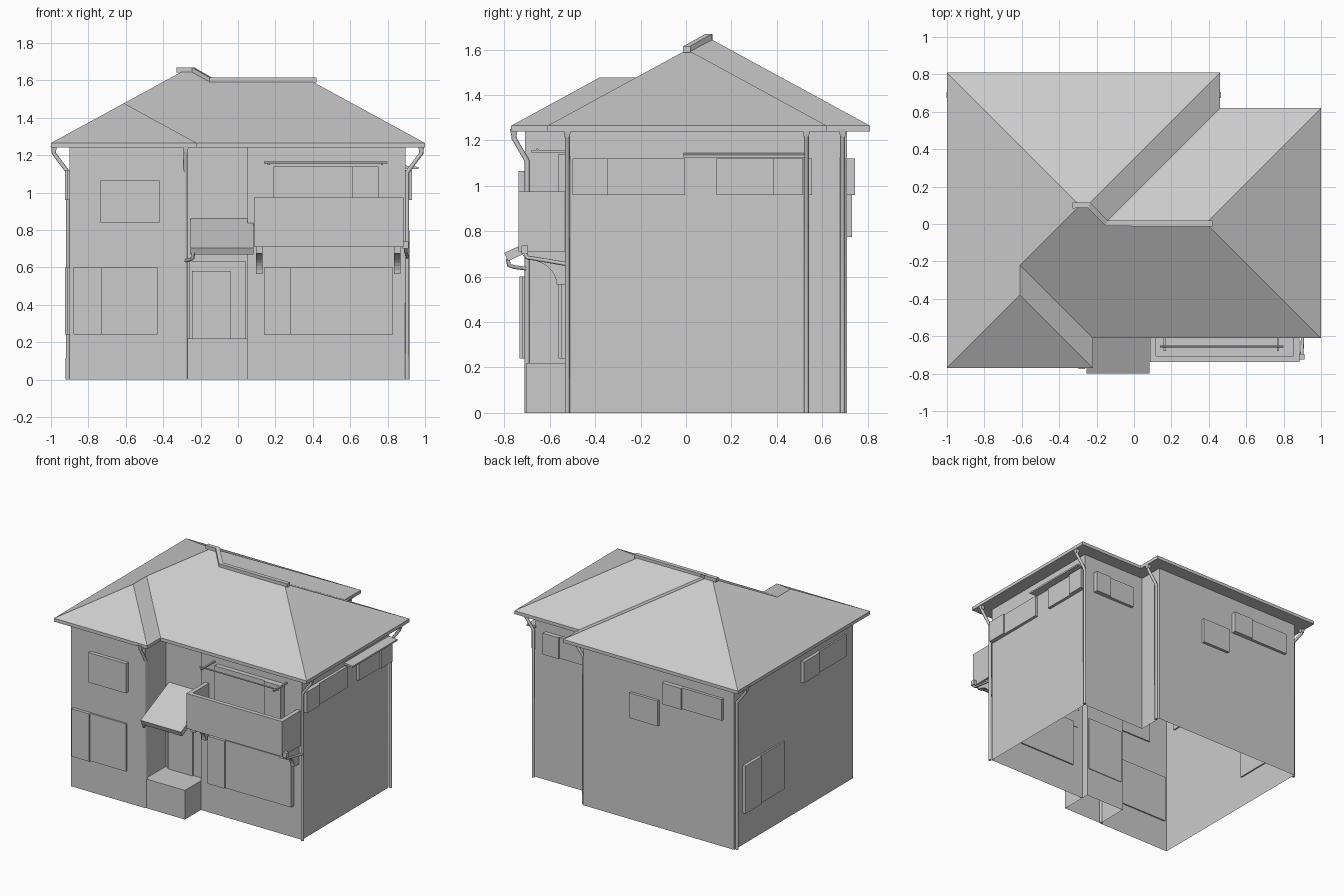
import bpy, bmesh, math
from mathutils import Vector

if "Cube" in bpy.data.objects:
    bpy.data.objects.remove(bpy.data.objects["Cube"])


def mesh_object(name, verts, faces):
    bm = bmesh.new()
    vs = [bm.verts.new(v) for v in verts]
    for f in faces:
        bm.faces.new([vs[i] for i in f])
    bmesh.ops.recalc_face_normals(bm, faces=bm.faces[:])
    me = bpy.data.meshes.new(name)
    bm.to_mesh(me)
    bm.free()
    ob = bpy.data.objects.new(name, me)
    bpy.context.collection.objects.link(ob)
    return ob


def prism(name, a, b, bottom=True):
    """Solid between two matching outlines a (lower) and b (upper)."""
    n = len(a)
    faces = [[i, (i + 1) % n, n + (i + 1) % n, n + i] for i in range(n)]
    faces.append(list(range(n, 2 * n)))
    if bottom:
        faces.append(list(range(n))[::-1])
    return mesh_object(name, list(a) + list(b), faces)


def box(name, x0, x1, y0, y1, z0, z1, bottom=True):
    base = [(x0, y0), (x1, y0), (x1, y1), (x0, y1)]
    return prism(name, [(x, y, z0) for x, y in base],
                 [(x, y, z1) for x, y in base], bottom)


def side_profile(name, pts, x0, x1):
    """Extrude a y-z profile along x."""
    return prism(name, [(x0, y, z) for y, z in pts], [(x1, y, z) for y, z in pts])


def tube(name, pts, r, sides=8):
    cu = bpy.data.curves.new(name, 'CURVE')
    cu.dimensions = '3D'
    cu.bevel_depth = r
    cu.bevel_resolution = max(0, sides // 2 - 2)
    cu.use_fill_caps = True
    sp = cu.splines.new('POLY')
    sp.points.add(len(pts) - 1)
    for p, c in zip(sp.points, pts):
        p.co = (*c, 1)
    ob = bpy.data.objects.new(name, cu)
    bpy.context.collection.objects.link(ob)
    return ob


def window(name, side, wall, a0, a1, z0, z1, cuts=(), depth=0.022, shutter=0):
    """Window panels proud of a wall; panel number `shutter` is a thicker shutter box."""
    edges = [a0, *cuts, a1]
    for i, (p, q) in enumerate(zip(edges, edges[1:])):
        d = depth + (0.012 if cuts and i == shutter else 0)
        sgn = -1 if side in ('front', 'left') else 1
        w0, w1 = sorted((wall - sgn * 0.01, wall + sgn * d))
        if side in ('front', 'back'):
            box(f"{name}_{i}", p, q, w0, w1, z0, z1)
        else:
            box(f"{name}_{i}", w0, w1, p, q, z0, z1)


# Walls, open underneath, with the entrance recess
plan = [(-.90, -.71), (-.28, -.71), (-.28, -.46), (.05, -.46), (.05, -.515),
        (.895, -.515), (.895, .52), (.36, .52), (.36, .71), (-.90, .71)]
prism("walls", [(x, y, 0) for x, y in plan], [(x, y, 1.245) for x, y in plan], bottom=False)

# Hipped roof with fascia and soffit, equal slope everywhere
eave = [(-1, -.77), (-.22, -.77), (-.22, -.61), (1, -.61),
        (1, .62), (.46, .62), (.46, .81), (-1, .81)]
peaks = [(-.61, -.38, .39), (-.61, -.22, .39), (-.29, .10, .71),
         (-.25, .10, .71), (-.155, .005, .615), (.385, .005, .615)]
roof_v = [(x, y, 1.24) for x, y in eave] + [(x, y, 1.265) for x, y in eave]
roof_v += [(x, y, 1.265 + .545 * h) for x, y, h in peaks]
E, a, b, c, d, e, f = 8, 16, 17, 18, 19, 20, 21
roof_f = [[i, (i + 1) % 8, E + (i + 1) % 8, E + i] for i in range(8)]
roof_f += [list(range(8)), [E, E+1, a], [E+1, E+2, b, a], [E+2, E+3, f, e, d, c, b],
           [E+3, E+4, f], [E+4, E+5, e, f], [E+5, E+6, d, e], [E+6, E+7, c, d],
           [E+7, E, a, b, c]]
mesh_object("roof", roof_v, roof_f)

# Ridge cap following the bent ridge line
cap = [(-.33, .10, 1.642), (-.24, .10, 1.642), (-.145, .003, 1.588), (.42, .003, 1.588)]
norm = [(0, 1), (.38, .92), (.38, .92), (0, 1)]
ring = []
for (x, y, z), (nx, ny) in zip(cap, norm):
    for s, h in ((-1, 0), (1, 0), (1, .027), (-1, .027)):
        ring.append((x + s * .016 * nx, y + s * .016 * ny, z + h))
cap_f = [[4*k + i, 4*k + (i + 1) % 4, 4*k + 4 + (i + 1) % 4, 4*k + 4 + i]
         for k in range(3) for i in range(4)]
mesh_object("ridge_cap", ring, cap_f + [[0, 1, 2, 3], [12, 13, 14, 15]])

# Downpipes with hoppers at the eaves: wall position and outward direction
pipes = [(.905, -.523, 1, 0), (.905, .53, 1, 0), (.372, .69, 1, 0),
         (-.91, .69, -1, 0), (-.28, -.70, 0, -1)]
for i, (x, y, ox, oy) in enumerate(pipes):
    k = .075 if ox else .058
    tx, ty = x + ox * k, y + oy * k
    tube(f"downpipe_{i}", [(tx, ty, 1.25), (tx, ty, 1.21), (x, y, 1.11), (x, y, 0)], .011)
    prism(f"hopper_{i}",
          [(tx + u * .011, ty + v * .011, 1.215) for u, v in ((-1, -1), (1, -1), (1, 1), (-1, 1))],
          [(tx + u * .017, ty + v * .017, 1.25) for u, v in ((-1, -1), (1, -1), (1, 1), (-1, 1))])

# Front windows
window("front_upper_bay", 'front', -.71, -.735, -.42, .84, 1.065, depth=.028)
window("front_lower_left", 'front', -.71, -.88, -.43, .24, .60, (-.73,), depth=.012)
window("front_lower_right", 'front', -.515, .14, .83, .24, .60, (.28, .69), depth=.035)
window("balcony_window", 'front', -.515, .19, .75, .74, 1.14, (.61,), depth=.035, shutter=1)
# Right side windows
window("right_front", 'right', .895, -.50, -.005, .96, 1.12, (-.345,))
window("right_rear", 'right', .895, .135, .515, .96, 1.12, (.385,), shutter=1)
# Back windows
window("back_wing", 'back', .52, .46, .81, .96, 1.12, (.68,), shutter=1)
window("back_small", 'back', .71, -.275, -.04, .775, .965)
window("back_wide", 'back', .71, -.81, -.32, .96, 1.12, (-.48,), shutter=1)
# Left side windows
window("left_lower", 'left', -.90, .125, .61, .24, .60, (.42,), depth=.012, shutter=1)
window("left_upper", 'left', -.90, -.62, -.09, .96, 1.12, (-.28,), depth=.012, shutter=1)

# Small canopy over the rear right window
prism("side_canopy", [(.89, -.01, 1.13), (.965, -.01, 1.125), (.965, .525, 1.125), (.89, .525, 1.13)],
      [(.89, -.01, 1.145), (.965, -.01, 1.137), (.965, .525, 1.137), (.89, .525, 1.145)])

# Entrance: porch step, door and frame, sloping canopy
box("porch_step", -.28, .05, -.705, -.455, 0, .22, bottom=False)
box("door_frame", -.26, .04, -.475, -.45, .22, .635)
box("door", -.245, -.04, -.485, -.47, .22, .58)
side_profile("entrance_canopy", [(-.80, .705), (-.455, .865), (-.455, .82), (-.785, .668)], -.255, .083)
tube("canopy_drain", [(-.24, -.785, .68), (-.24, -.78, .65), (-.255, -.755, .642),
                      (-.28, -.70, .635)], .009)

# Balcony: floor and three parapets
box("balcony_floor", .085, .885, -.737, -.51, .71, .745)
box("balcony_front", .085, .885, -.737, -.705, .71, .975)
for name, x in (("left", .085), ("right", .853)):
    box("balcony_side_" + name, x, x + .032, -.707, -.51, .71, .975)

# Curved brackets under the balcony
arc = [(-.70 + .13 * math.sin(t), .565 + .11 * math.cos(t))
       for t in [i * math.pi / 16 for i in range(9)]]
for name, x in (("left", .095), ("right", .835)):
    side_profile("bracket_" + name, [(-.51, .712), (-.70, .712)] + arc + [(-.51, .565)], x, x + .035)

# Balcony drain into the downpipe
box("drain_box", .88, .912, -.725, -.695, .70, .738)
tube("balcony_drain", [(.897, -.71, .70), (.897, -.70, .685), (.905, -.523, .655)], .009)

# Laundry pole with two arms
tube("laundry_pole", [(.14, -.655, 1.16), (.80, -.655, 1.16)], .005)
for i, x in enumerate((.165, .77)):
    box(f"pole_arm_{i}", x - .006, x + .006, -.68, -.51, 1.148, 1.158)
